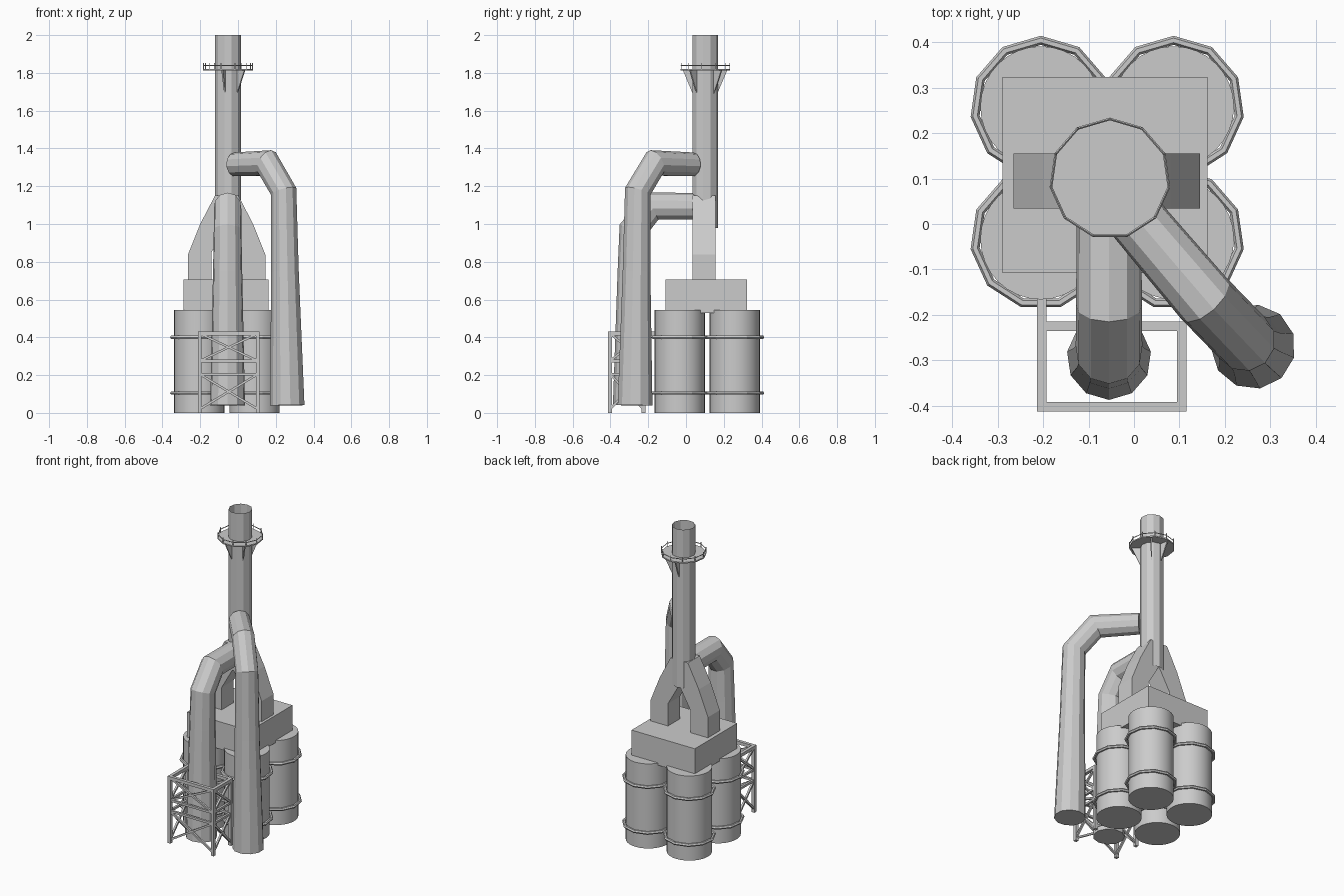
import bpy, bmesh, math
from mathutils import Vector

if "Cube" in bpy.data.objects:
    bpy.data.objects.remove(bpy.data.objects["Cube"])

SIDES = 11  # low-poly side count of pipes, stack and rings
CX, CY = -0.053, 0.10  # stack axis


def mesh_object(name, verts, faces):
    me = bpy.data.meshes.new(name)
    me.from_pydata(verts, [], faces)
    bm = bmesh.new()
    bm.from_mesh(me)
    bmesh.ops.recalc_face_normals(bm, faces=bm.faces)
    bm.to_mesh(me)
    bm.free()
    ob = bpy.data.objects.new(name, me)
    bpy.context.collection.objects.link(ob)
    return ob


def cylinder(name, r, x, y, z0, z1, sides, fill='NGON'):
    bpy.ops.mesh.primitive_cylinder_add(vertices=sides, radius=r, depth=z1 - z0,
                                        location=(x, y, (z0 + z1) / 2), end_fill_type=fill)
    bpy.context.object.name = name
    return bpy.context.object


def torus(name, r, minor, x, y, z, minor_sides):
    bpy.ops.mesh.primitive_torus_add(major_segments=SIDES, minor_segments=minor_sides,
                                     major_radius=r, minor_radius=minor,
                                     location=(x, y, z), rotation=(0, 0, math.pi / 2))
    bpy.context.object.name = name


def box(name, lo, hi):
    lo, hi = Vector(lo), Vector(hi)
    bpy.ops.mesh.primitive_cube_add(size=1, location=(lo + hi) / 2)
    bpy.context.object.name = name
    bpy.context.object.scale = hi - lo


def bar(name, a, b, t):
    a, b = Vector(a), Vector(b)
    d = b - a
    bpy.ops.mesh.primitive_cube_add(size=1, location=(a + b) / 2)
    ob = bpy.context.object
    ob.name = name
    ob.rotation_euler = d.to_track_quat('Z', 'Y').to_euler()
    ob.scale = (t, t, d.length)


def tapered_pipe(name, path, radii):
    """Mitred pipe along a path lying in one vertical plane."""
    pts = [Vector(p) for p in path]
    side = (pts[-1] - pts[0]).cross(Vector((0, 0, 1))).normalized()
    verts, n = [], len(pts)
    for i, p in enumerate(pts):
        d0 = (pts[max(i, 1)] - pts[max(i, 1) - 1]).normalized()
        d1 = (pts[min(i + 1, n - 1)] - pts[min(i + 1, n - 1) - 1]).normalized()
        tan = (d0 + d1).normalized()
        up = side.cross(tan).normalized() / max(0.5, tan.dot(d0))
        for k in range(SIDES):
            a = math.tau * k / SIDES
            verts.append(p + radii[i] * (side * math.sin(a) + up * math.cos(a)))
    faces = [(i * SIDES + k, i * SIDES + (k + 1) % SIDES,
              (i + 1) * SIDES + (k + 1) % SIDES, (i + 1) * SIDES + k)
             for i in range(n - 1) for k in range(SIDES)]
    faces += [tuple(range(SIDES)), tuple(range((n - 1) * SIDES, n * SIDES))]
    return mesh_object(name, verts, faces)


def extrude_y(name, profile, y0, y1):
    n = len(profile)
    verts = [(x, y, z) for y in (y0, y1) for x, z in profile]
    faces = [tuple(range(n)), tuple(range(n, 2 * n))]
    faces += [(i, (i + 1) % n, n + (i + 1) % n, n + i) for i in range(n)]
    return mesh_object(name, verts, faces)


# Four storage tanks with two hoops each
for x in (-0.205, 0.087):
    for y in (-0.033, 0.258):
        cylinder("tank", 0.133, x, y, 0, 0.545, 32)
        bpy.ops.object.shade_smooth_by_angle()
        for z in (0.105, 0.40):
            torus("tank_hoop", 0.146, 0.01, x, y, z, 6)

# Collector box on the tanks
box("collector_box", (-0.289, -0.108, 0.53), (0.162, 0.323, 0.706))

# Two mirrored ducts rising from the box to the stack
duct = [(0.205, 0.70), (0.205, 0.838), (0.14, 1.0), (0.062, 1.15), (0, 1.15),
        (0, 0.99), (0.08, 0.85), (0.08, 0.70)]
for s in (-1, 1):
    extrude_y("stack_duct", [(-0.06 + s * x, z) for x, z in duct], 0.034, 0.155)

# Open chimney stack
cylinder("stack", 0.069, CX, CY, 0.98, 2.0, SIDES, 'NOTHING')

# Stack platform with railing and brackets
cylinder("platform", 0.134, CX, CY, 1.812, 1.82, SIDES)
torus("platform_rail", 0.131, 0.003, CX, CY, 1.84, 4)
for k in range(SIDES):
    a = math.pi / 2 + math.tau * k / SIDES
    x, y = CX + 0.131 * math.cos(a), CY + 0.131 * math.sin(a)
    bar("rail_post", (x, y, 1.815), (x, y, 1.852), 0.004)
for deg in (48, 100, 255, 318):
    ob = extrude_y("platform_bracket", [(0.06, 1.815), (0.12, 1.815), (0.066, 1.69), (0.06, 1.69)],
                   -0.004, 0.004)
    ob.location = (CX, CY, 0)
    ob.rotation_euler.z = math.radians(deg)

# Two downpipes, widening toward the ground
tapered_pipe("front_pipe",
             [(-0.055, 0.07, 1.093), (-0.055, -0.18, 1.093), (-0.055, -0.278, 0.97),
              (-0.055, -0.284, 0.75), (-0.055, -0.294, 0.04)],
             [0.072, 0.073, 0.074, 0.078, 0.093])
tapered_pipe("side_pipe",
             [(-0.015, 0.035, 1.315), (0.155, -0.165, 1.322), (0.243, -0.256, 1.17),
              (0.25, -0.262, 0.75), (0.262, -0.27, 0.04)],
             [0.064, 0.068, 0.068, 0.074, 0.093])

# Braced support frame around the front pipe
X0, X1, Y0, Y1, T = -0.203, 0.105, -0.402, -0.225, 0.02
corners = [(X0, Y0), (X1, Y0), (X1, Y1), (X0, Y1)]
for i, (ax, ay) in enumerate(corners):
    bx, by = corners[(i + 1) % 4]
    bar("frame_leg", (ax, ay, 0), (ax, ay, 0.43), T)
    for z in (0.42, 0.275, 0.205):
        bar("frame_rail", (ax, ay, z), (bx, by, z), T if z > 0.4 else 0.014)
    for z0, z1 in ((0.275, 0.42), (0.02, 0.205)):
        bar("frame_brace", (ax, ay, z0), (bx, by, z1), 0.012)
        bar("frame_brace", (ax, ay, z1), (bx, by, z0), 0.012)
# Tie from the frame back to the tank
bar("frame_tie", (X0, Y1, 0.42), (X0, -0.14, 0.42), T)
